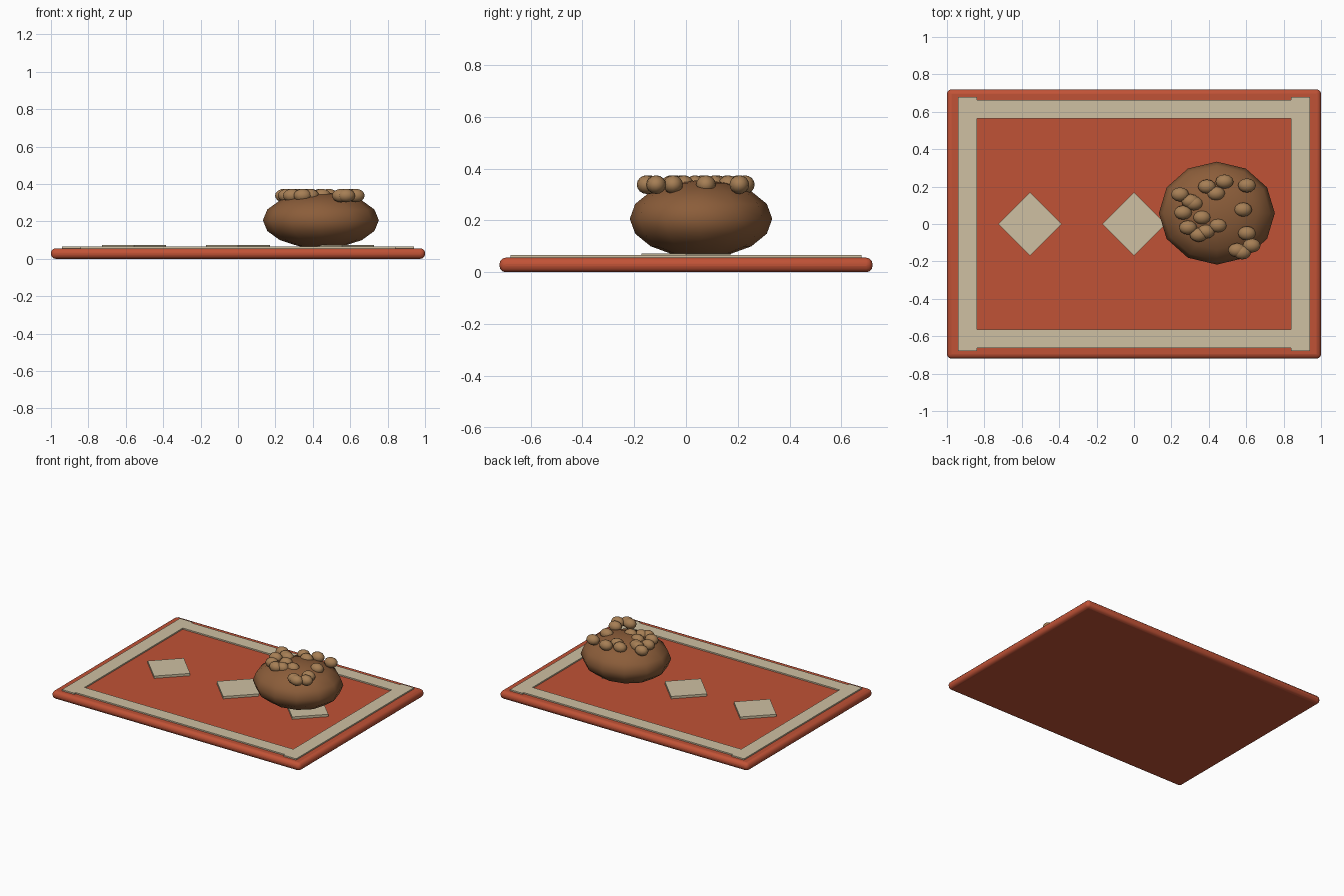
import bpy, math

if "Cube" in bpy.data.objects:
    bpy.data.objects.remove(bpy.data.objects["Cube"])

def mat(name, r, g, b):
    m = bpy.data.materials.new(name)
    m.diffuse_color = (r, g, b, 1)
    m.use_nodes = True
    m.node_tree.nodes["Principled BSDF"].inputs["Base Color"].default_value = m.diffuse_color
    return m

RED = mat("rug_red", 0.53, 0.085, 0.037)
CREAM = mat("cream", 0.62, 0.53, 0.36)
BROWN = mat("brown", 0.26, 0.11, 0.042)
TAN = mat("tan", 0.38, 0.21, 0.09)

def box(name, x0, x1, y0, y1, z0, z1, m):
    bpy.ops.mesh.primitive_cube_add(size=1, location=((x0 + x1) / 2, (y0 + y1) / 2, (z0 + z1) / 2))
    o = bpy.context.object
    o.name = name
    o.scale = (x1 - x0, y1 - y0, z1 - z0)
    bpy.ops.object.transform_apply(location=False, rotation=False, scale=True)
    o.data.materials.append(m)
    return o

def ball(name, loc, radii, seg, rings, m):
    bpy.ops.mesh.primitive_uv_sphere_add(segments=seg, ring_count=rings, radius=1, location=loc)
    o = bpy.context.object
    o.name = name
    o.scale = radii
    bpy.ops.object.transform_apply(location=False, rotation=False, scale=True)
    bpy.ops.object.shade_smooth()
    o.data.materials.append(m)
    return o

# Rug slab with rounded edges
TOP = 0.056
rug = box("rug", -1, 1, -0.72, 0.72, 0, TOP, RED)
bev = rug.modifiers.new("round_edges", 'BEVEL')
bev.width = 0.024
bev.segments = 3
bpy.ops.object.shade_smooth_by_angle(angle=math.radians(40))

# Border strips
for s, side in ((-1, "left"), (1, "right")):
    box("border_" + side, *sorted((s * 0.84, s * 0.942)), -0.678, 0.678, TOP - 0.004, TOP + 0.0095, CREAM)
for s, side in ((-1, "front"), (1, "back")):
    box("border_" + side, -0.84, 0.84, *sorted((s * 0.565, s * 0.664)), TOP - 0.004, TOP + 0.0095, CREAM)

# Diamond patches
for i in (-1, 0, 1):
    h = 0.171 / math.sqrt(2)
    d = box("diamond", -h, h, -h, h, TOP - 0.004, TOP + 0.017, CREAM)
    d.rotation_euler.z = math.pi / 4
    d.location.x = i * 0.556

# Low-poly squashed round body
ball("round_body", (0.443, 0.058, 0.206), (0.31, 0.275, 0.15), 12, 8, BROWN)

# Nubs scattered over the top
nubs = [(.246, .158), (.302, .122), (.321, .11), (.262, .061), (.39, .2), (.484, .227),
        (.439, .163), (.604, .206), (.583, .077), (.364, .035), (.449, -.008), (.289, -.019),
        (.346, -.058), (.385, -.04), (.604, -.05), (.629, -.115), (.551, -.14), (.578, -.152)]
for x, y in nubs:
    ball("nub", (x, y, 0.338), (0.048, 0.038, 0.036), 12, 8, TAN)
